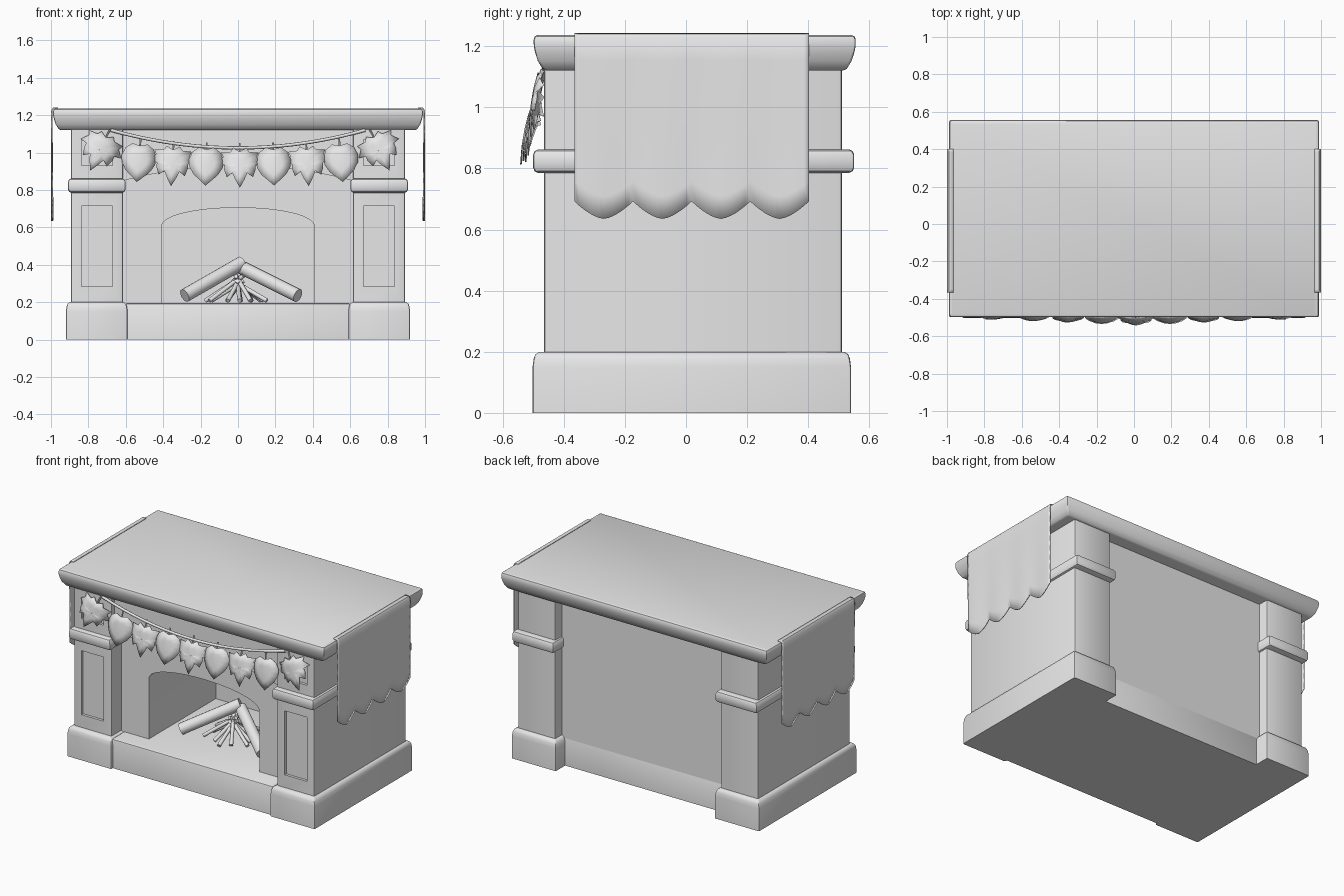
import bpy, bmesh, math, random
from mathutils import Vector, Matrix

if "Cube" in bpy.data.objects:
    bpy.data.objects.remove(bpy.data.objects["Cube"])

random.seed(4)
stone = bpy.data.materials.new("pale grey")
stone.diffuse_color = (0.8, 0.8, 0.8, 1)
stone.use_nodes = True
stone.node_tree.nodes["Principled BSDF"].inputs["Base Color"].default_value = stone.diffuse_color


def finish(name, bm, smooth=True, angle=35):
    bmesh.ops.recalc_face_normals(bm, faces=bm.faces)
    me = bpy.data.meshes.new(name)
    bm.to_mesh(me)
    bm.free()
    ob = bpy.data.objects.new(name, me)
    bpy.context.collection.objects.link(ob)
    me.materials.append(stone)
    if smooth:
        bpy.ops.object.select_all(action='DESELECT')
        ob.select_set(True)
        bpy.context.view_layer.objects.active = ob
        bpy.ops.object.shade_smooth_by_angle(angle=math.radians(angle))
    return ob


def loft_block(name, x0, x1, y0, y1, rings):
    """Rectangular block stacked from (height, inset) rings."""
    bm = bmesh.new()
    loops = []
    for z, i in rings:
        loops.append([bm.verts.new(p) for p in (
            (x0 + i, y0 + i, z), (x1 - i, y0 + i, z),
            (x1 - i, y1 - i, z), (x0 + i, y1 - i, z))])
    bm.faces.new(loops[0])
    bm.faces.new(loops[-1])
    for a, b in zip(loops, loops[1:]):
        for k in range(4):
            bm.faces.new((a[k], a[(k + 1) % 4], b[(k + 1) % 4], b[k]))
    vert = [e for e in bm.edges if abs(e.verts[0].co.z - e.verts[1].co.z) > 1e-4]
    bmesh.ops.bevel(bm, geom=vert, offset=0.008, segments=2, affect='EDGES', profile=0.5)
    return finish(name, bm)


def prism(name, outline, y0, y1):
    """Outline in x,z pushed through y."""
    bm = bmesh.new()
    f = bm.faces.new([bm.verts.new((x, y0, z)) for x, z in outline])
    r = bmesh.ops.extrude_face_region(bm, geom=[f])
    for v in r['geom']:
        if isinstance(v, bmesh.types.BMVert):
            v.co.y = y1
    return finish(name, bm)


def panel_block(name, x0, x1, y0, y1, z0, z1, px, pz):
    """Pillar section with a recessed rectangular panel in its front."""
    bm = bmesh.new()
    m = Matrix.Translation(((x0 + x1) / 2, (y0 + y1) / 2, (z0 + z1) / 2)) @ \
        Matrix.Diagonal((x1 - x0, y1 - y0, z1 - z0, 1))
    bmesh.ops.create_cube(bm, size=1, matrix=m)
    vert = [e for e in bm.edges if abs(e.verts[0].co.z - e.verts[1].co.z) > 0.1]
    bmesh.ops.bevel(bm, geom=vert, offset=0.01, segments=2, affect='EDGES', profile=0.5)
    bm.normal_update()
    front = min(bm.faces, key=lambda f: f.normal.y)
    bmesh.ops.inset_individual(bm, faces=[front], thickness=0.02)
    cx, cz = (x0 + x1) / 2, (z0 + z1) / 2
    for v in front.verts:
        v.co.x = px[0] if v.co.x < cx else px[1]
        v.co.z = pz[0] if v.co.z < cz else pz[1]
    r = bmesh.ops.extrude_face_region(bm, geom=[front])
    for v in r['geom']:
        if isinstance(v, bmesh.types.BMVert):
            v.co.y += 0.018
    if front.is_valid:
        bmesh.ops.delete(bm, geom=[front], context='FACES_ONLY')
    return finish(name, bm)


def rod(name, a, b, radius, sides=10):
    a, b = Vector(a), Vector(b)
    d = b - a
    bm = bmesh.new()
    m = Matrix.Translation((a + b) / 2) @ d.to_track_quat('Z', 'Y').to_matrix().to_4x4()
    bmesh.ops.create_cone(bm, cap_ends=True, segments=sides, radius1=radius,
                          radius2=radius, depth=d.length, matrix=m)
    return finish(name, bm, angle=50)


# Mantel shelf
loft_block("mantel_shelf", -0.988, 0.988, -0.498, 0.555,
           [(1.12, 0.042), (1.125, 0.03), (1.15, 0.014), (1.18, 0.004),
            (1.2, 0), (1.222, 0), (1.232, 0.004), (1.236, 0.012)])

# Hearth slab, walls with arched firebox, back wall
loft_block("hearth", -0.6, 0.6, -0.485, 0.44, [(0, 0), (0.185, 0), (0.192, 0.003), (0.196, 0.01)])
arch = [(0.41 * math.cos(t), 0.6 + 0.105 * math.sin(t) ** 0.9)
        for t in (math.pi * k / 24 for k in range(1, 24))]
prism("firebox_wall", [(0.63, 0.19), (0.63, 1.125), (-0.63, 1.125), (-0.63, 0.19),
                       (-0.41, 0.19), (-0.41, 0.6)] + arch[::-1] + [(0.41, 0.6), (0.41, 0.19)],
      -0.36, 0.352)
prism("back_wall", [(-0.63, 0.0), (0.63, 0.0), (0.63, 1.125), (-0.63, 1.125)], 0.35, 0.44)

# Header with a gently arched lower edge
low = [(x, 0.93 - 0.085 * (x / 0.63) ** 2) for x in (-0.63 + 1.26 * k / 16 for k in range(17))]
prism("arched_header", low + [(0.63, 1.125), (-0.63, 1.125)], -0.43, -0.35)


# Pillars: foot, panelled shaft, band, panelled cap
def span(s, a, b):
    return (a, b) if s > 0 else (-b, -a)


for s, side in ((-1, "left"), (1, "right")):
    x0, x1 = span(s, 0.59, 0.92)
    loft_block(side + "_foot", x0, x1, -0.502, 0.54,
               [(0, 0), (0.15, 0), (0.178, 0.004), (0.192, 0.01), (0.2, 0.022)])
    x0, x1 = span(s, 0.615, 0.893)
    px = span(s, 0.672, 0.838)
    panel_block(side + "_shaft", x0, x1, -0.465, 0.51, 0.19, 0.82, px, (0.285, 0.715))
    panel_block(side + "_cap", x0, x1, -0.465, 0.51, 0.82, 1.125, px, (0.93, 1.07))
    x0, x1 = span(s, 0.602, 0.908)
    loft_block(side + "_band", x0, x1, -0.5, 0.55,
               [(0.785, 0.016), (0.79, 0.006), (0.802, 0), (0.845, 0), (0.857, 0.006), (0.862, 0.016)])

    # Scalloped cloth over the shelf end
    bm = bmesh.new()
    n, rows = 48, 8
    cols = []
    for i in range(n + 1):
        t = i / n
        u = (t * 4) % 1.0
        y = -0.365 + 0.767 * t
        zb = 0.692 - 0.057 * (1 - abs(2 * u - 1) ** 1.6)
        col = [bm.verts.new((s * 0.965, y, 1.239)), bm.verts.new((s * 0.988, y, 1.237))]
        for k in range(rows + 1):
            f = k / rows
            w = 0.0025 * f * math.sin(t * 21)
            col.append(bm.verts.new((s * (0.9955 + w - 0.0025 * f), y, 1.225 + (zb - 1.225) * f)))
        cols.append(col)
    for a, b in zip(cols, cols[1:]):
        for k in range(len(a) - 1):
            bm.faces.new((a[k], b[k], b[k + 1], a[k + 1]))
    cloth = finish(side + "_cloth", bm)
    mod = cloth.modifiers.new("thickness", 'SOLIDIFY')
    mod.thickness = 0.007
    mod.offset = 0


# Garland cord
def cord_z(x):
    return 1.025 + 0.095 * (x / 0.68) ** 2


def cord_y(x):
    return -0.487 + 0.02 * (x / 0.68) ** 2


cu = bpy.data.curves.new("garland_cord", 'CURVE')
cu.dimensions = '3D'
cu.bevel_depth = 0.009
cu.bevel_resolution = 2
sp = cu.splines.new('POLY')
sp.points.add(32)
for k, p in enumerate(sp.points):
    x = -0.68 + 1.36 * k / 32
    p.co = (x, cord_y(x), cord_z(x), 1)
sp.use_smooth = True
cu.materials.append(stone)
bpy.context.collection.objects.link(bpy.data.objects.new("garland_cord", cu))

# Hanging leaves: half outlines (x, z) from stem to tip
OVATE = [(0, 0), (0.04, 0.012), (0.075, -0.012), (0.093, -0.055), (0.088, -0.095),
         (0.065, -0.135), (0.03, -0.168), (0, -0.195)]
LOBED = [(0, -0.01), (0.035, 0.012), (0.05, -0.01), (0.1, -0.01), (0.088, -0.035), (0.118, -0.07),
         (0.082, -0.08), (0.083, -0.105), (0.07, -0.145), (0.04, -0.125), (0.025, -0.16), (0, -0.205)]


def leaf(name, half, x, z, y, turn, lean):
    outline = half + [(-a, b) for a, b in half[-2:0:-1]]
    mid = Vector((0, 0, -0.085))
    m = Matrix.Translation((x, y, z)) @ Matrix.Rotation(turn, 4, 'Y') @ Matrix.Rotation(lean, 4, 'X')
    bm = bmesh.new()
    centre = bm.verts.new(m @ (mid + Vector((0, -0.012, 0))))
    rings = []
    for f in (0.5, 1.0):
        ring = []
        for a, b in outline:
            p = mid.lerp(Vector((a, 0, b)), f)
            p.y = -0.012 + 2.6 * p.x ** 2 + 0.8 * (p.z - mid.z) ** 2
            ring.append(bm.verts.new(m @ p))
        rings.append(ring)
    n = len(outline)
    for i in range(n):
        j = (i + 1) % n
        bm.faces.new((centre, rings[0][i], rings[0][j]))
        bm.faces.new((rings[0][i], rings[1][i], rings[1][j], rings[0][j]))
    ob = finish(name, bm)
    mod = ob.modifiers.new("thickness", 'SOLIDIFY')
    mod.thickness = 0.005
    mod.offset = 0
    rod(name + "_stem", m @ Vector((0, 0, -0.03)), m @ Vector((0, 0.006, 0.04)), 0.005, 6)


for i in range(9):
    k = i - 4
    x = 0.01 + 0.178 * k
    edge = abs(k) / 4
    z = 1.012 + 0.04 * edge ** 2 + (0.035 if abs(k) == 4 else 0)
    turn = {-4: 0.45, 4: -0.45}.get(k, -0.03 * k)
    leaf("lobed_leaf" if i % 2 == 0 else "rounded_leaf", LOBED if i % 2 == 0 else OVATE,
         x, z, -0.495 + 0.012 * edge, turn, -0.22 + 0.1 * edge)

# Firewood: two logs leaning on a heap of sticks
rod("left_log", (-0.285, -0.2, 0.235), (0.02, 0.0, 0.41), 0.037, 14)
rod("right_log", (0.02, 0.0, 0.385), (0.32, -0.2, 0.235), 0.037, 14)
for k in range(12):
    a = 2 * math.pi * k / 12 + random.uniform(-0.15, 0.15)
    r = random.uniform(0.13, 0.2)
    rod("stick", (r * math.cos(a), -0.05 + r * math.sin(a), 0.208),
        (-0.03 * math.cos(a), -0.05 - 0.03 * math.sin(a), random.uniform(0.3, 0.35)), 0.012, 8)
